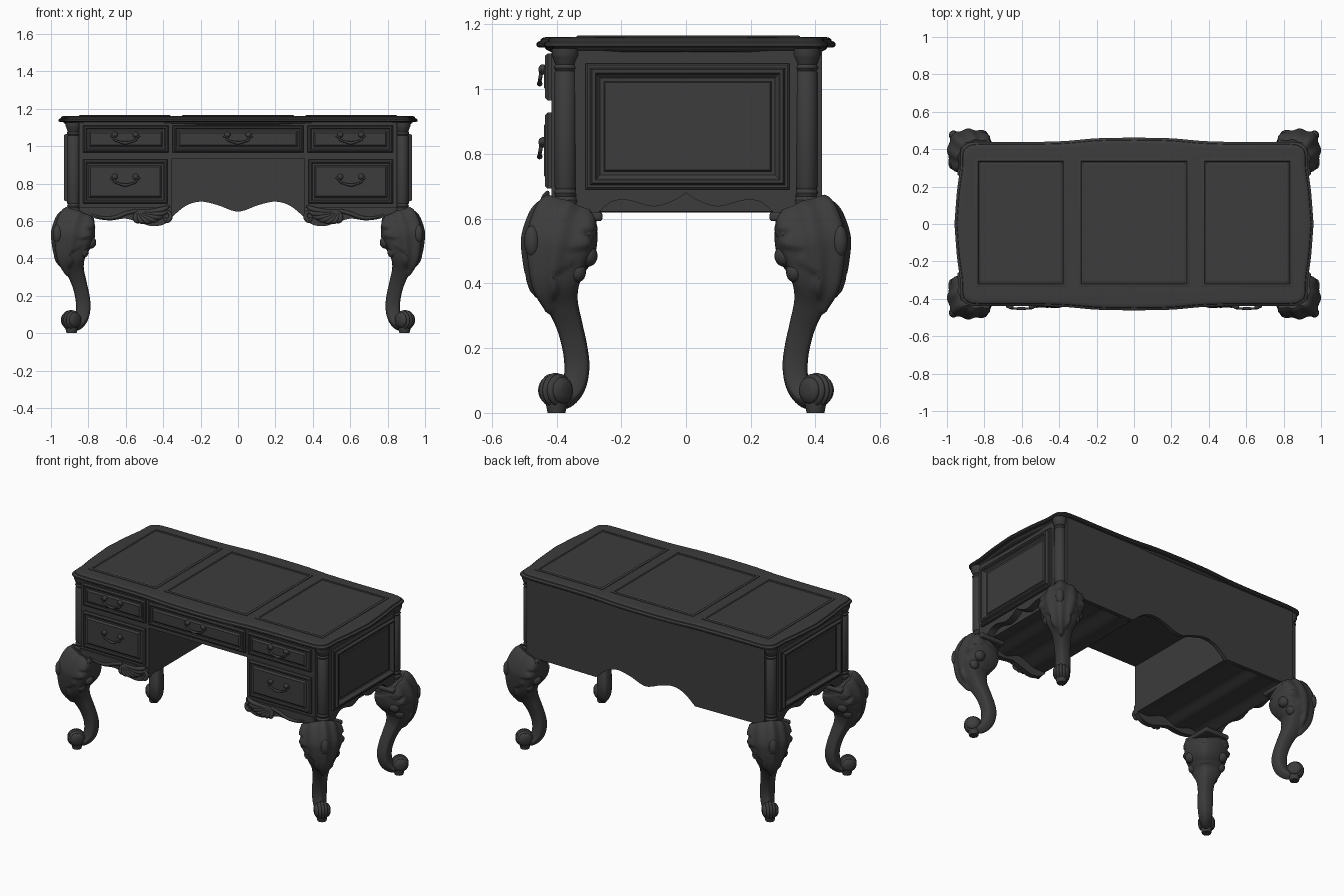
import bpy, bmesh, math
from mathutils import Vector, Matrix

if "Cube" in bpy.data.objects:
    bpy.data.objects.remove(bpy.data.objects["Cube"])

dark = bpy.data.materials.new("dark_wood")
dark.diffuse_color = (0.045, 0.045, 0.045, 1)
dark.use_nodes = True
dark.node_tree.nodes["Principled BSDF"].inputs["Base Color"].default_value = dark.diffuse_color


def setup(ob, mirror, angle=35):
    ob.data.materials.append(dark)
    bpy.context.view_layer.objects.active = ob
    bpy.ops.object.select_all(action='DESELECT')
    ob.select_set(True)
    if ob.type == 'CURVE':
        bpy.ops.object.convert(target='MESH')
    bpy.ops.object.shade_smooth_by_angle(angle=math.radians(angle))
    if mirror:
        m = ob.modifiers.new("mirror", 'MIRROR')
        m.use_axis = ('x' in mirror, 'y' in mirror, False)
        m.use_mirror_merge = False
    return ob


def finish(name, bm, mirror='', angle=35):
    bmesh.ops.recalc_face_normals(bm, faces=bm.faces)
    me = bpy.data.meshes.new(name)
    bm.to_mesh(me)
    bm.free()
    ob = bpy.data.objects.new(name, me)
    bpy.context.collection.objects.link(ob)
    return setup(ob, mirror, angle)


def smooth(pts, n=6):
    """Catmull-Rom through tuples of any length."""
    p = [Vector(q) for q in pts]
    p = [2 * p[0] - p[1]] + p + [2 * p[-1] - p[-2]]
    out = []
    for i in range(1, len(p) - 2):
        a, b, c, d = p[i - 1:i + 3]
        for k in range(n):
            t = k / n
            out.append(0.5 * (2 * b + (c - a) * t + (2 * a - 5 * b + 4 * c - d) * t * t
                              + (3 * b - a - 3 * c + d) * t ** 3))
    return out + [p[-2]]


def loft(bm, rings):
    """Skin closed rings and cap both ends."""
    rows = [[bm.verts.new(p) for p in r] for r in rings]
    n = len(rows[0])
    for a, b in zip(rows, rows[1:]):
        for i in range(n):
            bm.faces.new((a[i], a[(i + 1) % n], b[(i + 1) % n], b[i]))
    bm.faces.new(rows[0][::-1])
    bm.faces.new(rows[-1])


def prism(name, pts, to3d, lo, hi, mirror=''):
    bm = bmesh.new()
    loft(bm, [[to3d(a, b, d) for a, b in pts] for d in (lo, hi)])
    return finish(name, bm, mirror)


def box(name, x, y, z, mirror='', bevel=0.0):
    ob = prism(name, [(x[0], y[0]), (x[1], y[0]), (x[1], y[1]), (x[0], y[1])],
               lambda a, b, d: (a, b, d), *z, mirror)
    if bevel:
        m = ob.modifiers.new("bevel", 'BEVEL')
        m.width, m.segments = bevel, 3
    return ob


def panel(name, centre, u, v, w, h, steps, mirror=''):
    """Stepped moulded rectangle; steps are (inset, height)."""
    c, u, v = Vector(centre), Vector(u), Vector(v)
    n = u.cross(v)
    bm = bmesh.new()
    loft(bm, [[c + u * sx * (w / 2 - i) + v * sz * (h / 2 - i) + n * d
               for sx, sz in ((-1, -1), (1, -1), (1, 1), (-1, 1))] for i, d in steps])
    return finish(name, bm, mirror, 20)


def lathe(name, prof, matrix, mirror, seg=28):
    bm = bmesh.new()
    loft(bm, [[matrix @ Vector((r * math.cos(2 * math.pi * k / seg), r * math.sin(2 * math.pi * k / seg), z))
               for k in range(seg)] for r, z in prof])
    return finish(name, bm, mirror)


def tubes(name, paths, mirror=''):
    """Round tapered strokes; points are (x, y, z, radius)."""
    cu = bpy.data.curves.new(name, 'CURVE')
    cu.dimensions, cu.bevel_depth, cu.bevel_resolution, cu.use_fill_caps = '3D', 1, 2, True
    for path in paths:
        pts = smooth(path, 5)
        sp = cu.splines.new('POLY')
        sp.points.add(len(pts) - 1)
        for q, p in zip(sp.points, pts):
            q.co, q.radius = (p[0], p[1], p[2], 1), p[3]
    ob = bpy.data.objects.new(name, cu)
    bpy.context.collection.objects.link(ob)
    return setup(ob, mirror, 50)


def blobs(name, items, mirror=''):
    bm = bmesh.new()
    for c, s in items:
        bmesh.ops.create_uvsphere(bm, u_segments=16, v_segments=10, radius=1,
                                  matrix=Matrix.Translation(c) @ Matrix.Diagonal((*s, 1)))
    return finish(name, bm, mirror, 60)


X, Y, Z = (1, 0, 0), (0, 1, 0), (0, 0, 1)
xz = lambda a, b, d: (a, d, b)
yz = lambda a, b, d: (d, a, b)

# Serpentine top with moulded edge
q = smooth([(0, .462), (.2, .458), (.38, .443), (.6, .438), (.84, .438), (.9, .425),
            (.926, .39), (.93, .3), (.947, .17), (.96, 0)], 5)
q = [(p[0], p[1]) for p in q]
half = q + [(x, -y) for x, y in q[-2::-1]]
outline = half + [(-x, y) for x, y in half[-2:0:-1]]
bm = bmesh.new()
loft(bm, [[(x * (1 - i / .96), y * (1 - i / .462), z) for x, y in outline] for i, z in
          ((.045, 1.115), (.03, 1.122), (.026, 1.128), (.008, 1.128), (0, 1.134), (0, 1.142), (.006, 1.147),
           (.012, 1.149), (.014, 1.155), (.022, 1.16), (.035, 1.161))])
finish("desk_top", bm)

# Inlaid panels on the top
top_steps = [(0, -.005), (0, .004), (.006, .006), (.016, .006), (.02, .002), (.026, .002), (.03, .004)]
panel("top_centre_panel", (0, .007, 1.16), X, Y, .6, .69, top_steps)
panel("top_side_panel", (.605, .007, 1.16), X, Y, .49, .69, top_steps, 'x')

# Carcass: drawer case, pedestals, side slabs, back
box("upper_case", (-.85, .85), (-.415, .40), (.935, 1.125))
foot = [tuple(p) for p in smooth([(.355, .62), (.44, .622), (.55, .66), (.65, .625), (.76, .655), (.85, .622)])]
prism("pedestal", foot + [(.85, .94), (.355, .94)], xz, -.415, .40, 'x')
side = [(-.34, .62)] + [tuple(p) for p in smooth([(-.27, .62), (-.23, .652), (-.18, .657), (-.1, .638), (-.04, .655), (0, .68)])]
side += [(-a, b) for a, b in side[-2::-1]]
prism("side_slab", side + [(.345, 1.12), (-.345, 1.12)], yz, .845, .897, 'x')
wave = [tuple(p) for p in smooth([(-.36, .615), (-.28, .68), (-.2, .703), (-.11, .685), (0, .65),
                                  (.11, .685), (.2, .703), (.28, .68), (.36, .615)])]
prism("back_panel", [(-.865, .62)] + wave + [(.865, .62), (.865, 1.125), (-.865, 1.125)], xz, .395, .42)

# Moulded side panels
panel("side_panel", (.895, .005, .885), Y, Z, .63, .39,
      [(0, -.01), (0, .015), (.006, .02), (.014, .02), (.02, .035), (.03, .035), (.036, .02),
       (.045, .012), (.056, .012), (.06, .018), (.066, .018)], 'x')

# Drawer fronts
ds = [(0, -.01), (0, .012), (.007, .02), (.014, .02), (.02, .014), (.03, .014), (.04, .024)]
panel("centre_drawer", (0, -.415, 1.038), X, Z, .7, .145, ds)
panel("upper_drawer", (.6, -.415, 1.038), X, Z, .455, .145, ds, 'x')
panel("lower_drawer", (.603, -.415, .81), X, Z, .45, .235, ds, 'x')


# Bail handles with rosettes and leaf curls
def handle(name, x, z, mirror=''):
    y = -.446
    bail = [(x + a, y + b, z + c, r) for a, b, c, r in
            ((-.056, 0, .022, .006), (-.058, -.004, -.002, .006), (-.03, -.006, -.014, .006), (0, -.006, -.02, .009),
             (.03, -.006, -.014, .006), (.058, -.004, -.002, .006), (.056, 0, .022, .006))]
    curls = [[(x + s * a, y + .003, z + c, r) for a, c, r in
              ((.05, .022, .008), (.068, .014, .007), (.08, .02, .004))] for s in (-1, 1)]
    tubes(name, [bail] + curls, mirror)
    blobs(name + "_rosettes", [((x + s * .056, y + .004, z + .024), (.016, .014, .016)) for s in (-1, 1)], mirror)


handle("centre_handle", 0, 1.037)
handle("upper_handle", .603, 1.037, 'x')
handle("lower_handle", .603, .812, 'x')

# Corner columns
lathe("corner_column", [(.042, .615), (.042, .632), (.034, .638), (.04, .65), (.04, .658), (.031, .668), (.036, .68),
                        (.031, .692), (.034, .70), (.034, 1.05), (.03, 1.056), (.037, 1.066), (.031, 1.076),
                        (.034, 1.082), (.04, 1.098), (.043, 1.104), (.043, 1.125)],
      Matrix.Translation((.878, -.372, 0)), 'xy')

# Front aprons with carved leaf sprays
ap = [tuple(p) for p in smooth([(.355, .61), (.40, .58), (.46, .572), (.53, .592), (.6, .612), (.68, .603),
                                (.75, .61), (.80, .628), (.85, .62)])]
prism("front_apron", ap + [(.85, .672), (.355, .672)], xz, -.424, -.39, 'x')
spray = []
for k in range(7):
    a = math.radians(172 + k * 17)
    L = .17 - .011 * k
    d, s = (math.cos(a), math.sin(a)), (-math.sin(a), math.cos(a))
    spray.append([(.535 + d[0] * L * t + s[0] * b, -.424 - e, .655 + d[1] * L * t * .62 + s[1] * b, r)
                  for t, b, e, r in ((0, 0, 0, .006), (.4, .01, .006, .012), (.8, .004, .01, .014), (1, -.012, .004, .006))])
spray.append([(.54, -.424, .655, .01), (.6, -.426, .64, .011), (.66, -.426, .618, .01), (.73, -.424, .618, .007), (.79, -.42, .64, .004)])
spray.append([(.39, -.425, .655, .006), (.365, -.43, .64, .01), (.362, -.43, .615, .012), (.38, -.43, .6, .012), (.392, -.43, .615, .008)])
tubes("apron_carving", spray, 'x')

# Cabriole legs, swept on the diagonal with a scalloped leaf raised on the knee
path = smooth([(.358, .615, .09), (.374, .575, .108), (.388, .51, .113), (.398, .45, .094), (.398, .40, .076),
               (.383, .34, .052), (.36, .27, .042), (.343, .2, .04), (.337, .14, .04), (.345, .085, .037),
               (.366, .05, .031), (.395, .042, .027)], 8)
w = Vector((1, 1, 0)).normalized()
rings = []
for i, (t, z, h) in enumerate(path):
    a, b = path[max(i - 1, 0)], path[min(i + 1, len(path) - 1)]
    T = Vector((b[0] - a[0], a[0] - b[0], b[1] - a[1])).normalized()
    N = T.cross(w)
    f = min(max((.61 - z) / .28, 0), 1)
    W = 2.1 * (1 - f) ** .6 * (.72 + .28 * abs(math.sin(f * 4.5 * math.pi)))
    ring = []
    for k in range(56):
        g = 2 * math.pi * k / 56
        c, s = math.cos(g), math.sin(g)
        r = h * 1.12 / (abs(c) ** 1.4 + abs(s) ** 1.4) ** (1 / 1.4)
        ga = min(g, 2 * math.pi - g)
        r += (.011 + .005 * math.cos(ga * 9)) * min(max((W - ga) / .16, 0), 1)
        ring.append(Vector((t + .49, -t, z)) + N * c * r + w * s * r)
    rings.append(ring)
bm = bmesh.new()
loft(bm, rings)
finish("cabriole_leg", bm, 'xy', 60)
box("leg_block", (.77, .945), (-.455, -.258), (.592, .621), 'xy', .01)

# Curled leaf ends on the knee
blobs("knee_curls", [((.79, -.425, .485), (.032, .036, .034)), ((.925, -.305, .485), (.036, .032, .034)),
                     ((.80, -.43, .56), (.035, .04, .035)), ((.93, -.31, .56), (.04, .035, .035)),
                     ((.825, -.445, .435), (.026, .03, .032)), ((.94, -.335, .435), (.03, .026, .032)),
                     ((.965, -.475, .53), (.025, .025, .05))], 'xy')

# Ribbed scroll feet on small pads
rib = []
for k in range(41):
    v = -1 + k / 20
    r = .054 * math.sqrt(max(1 - .8 * v * v, .02)) * (.88 + .12 * abs(math.sin(v * 2.5 * math.pi + math.pi / 2)))
    rib.append((r, v * .048))
scroll = Matrix.Translation((.893, -.403, .07)) @ Vector((0, 0, 1)).rotation_difference(w).to_matrix().to_4x4()
lathe("scroll_foot", rib, scroll, 'xy')
lathe("foot_pad", [(.027, 0), (.03, .012), (.034, .035)], Matrix.Translation((.89, -.4, 0)), 'xy', 20)
